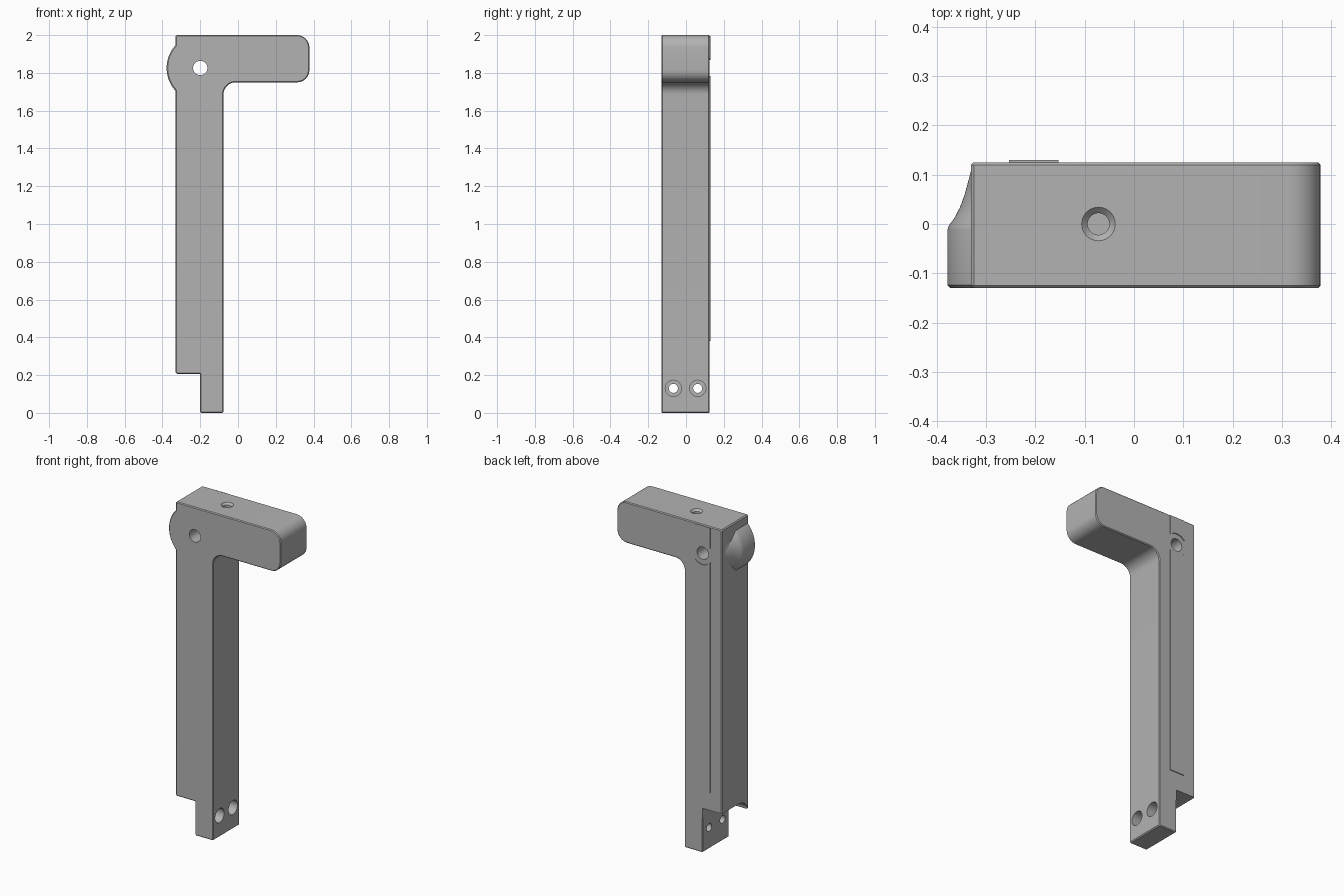
import bpy, bmesh
from math import sin, cos, pi, radians
from mathutils import Vector, Matrix

cube = bpy.data.objects.get("Cube")
if cube:
    bpy.data.objects.remove(cube)

FRONT, BACK = -0.13, 0.125
PIVOT = Vector((-0.2, 0, 1.826))

grey = bpy.data.materials.new("machined grey")
grey.use_nodes = True
grey.diffuse_color = (0.45, 0.45, 0.45, 1)
grey.node_tree.nodes["Principled BSDF"].inputs["Base Color"].default_value = grey.diffuse_color


def finish(name, bm):
    bmesh.ops.recalc_face_normals(bm, faces=bm.faces)
    mesh = bpy.data.meshes.new(name)
    bm.to_mesh(mesh)
    bm.free()
    mesh.materials.append(grey)
    obj = bpy.data.objects.new(name, mesh)
    bpy.context.collection.objects.link(obj)
    return obj


def prism(name, points, offset, chamfer=0):
    """Extrude a closed outline and optionally chamfer both end rims."""
    bm = bmesh.new()
    base = bm.faces.new([bm.verts.new(p) for p in points])
    ext = bmesh.ops.extrude_face_region(bm, geom=[base], use_keep_orig=True)
    top = [g for g in ext["geom"] if isinstance(g, bmesh.types.BMFace)]
    bmesh.ops.translate(bm, vec=offset, verts=[v for f in top for v in f.verts])
    bmesh.ops.recalc_face_normals(bm, faces=bm.faces)
    if chamfer:
        rims = {e for f in bm.faces if abs(f.normal.y) > 0.99 for e in f.edges}
        bmesh.ops.bevel(bm, geom=list(rims), offset=chamfer, segments=1, affect='EDGES')
    return finish(name, bm)


def rounded(corners, steps=8):
    """Outline in XZ from (x, z, radius) right-angle corners."""
    out = []
    for i, (x, z, r) in enumerate(corners):
        p = Vector((x, FRONT, z))
        a, b = (Vector((corners[j][0], FRONT, corners[j][1])) - p
                for j in (i - 1, (i + 1) % len(corners)))
        a, b = a.normalized() * r, b.normalized() * r
        n = steps if r > 0.02 else 1
        for k in range(n + 1):
            t = k / n * pi / 2
            out.append(p + a * (1 - sin(t)) + b * (1 - cos(t)))
    return out


def cylinder(name, center, radius, depth, axis, radius2=None):
    bm = bmesh.new()
    turn = Vector((0, 0, 1)).rotation_difference(Vector(axis)).to_matrix().to_4x4()
    bmesh.ops.create_cone(bm, cap_ends=True, segments=40, radius1=radius,
                          radius2=radius if radius2 is None else radius2, depth=depth,
                          matrix=Matrix.Translation(center) @ turn)
    return finish(name, bm)


def box(name, lo, hi):
    return prism(name, [(lo[0], lo[1], lo[2]), (hi[0], lo[1], lo[2]),
                        (hi[0], lo[1], hi[2]), (lo[0], lo[1], hi[2])],
                 (0, hi[1] - lo[1], 0))


def combine(target, tool, operation):
    mod = target.modifiers.new(tool.name, 'BOOLEAN')
    mod.operation, mod.solver, mod.object = operation, 'EXACT', tool
    bpy.context.view_layer.objects.active = target
    bpy.ops.object.modifier_apply(modifier=mod.name)
    bpy.data.objects.remove(tool)


def pivot_boss():
    """Partial lathe about the pivot, fading into the column toward the back."""
    profile = [(0.172, FRONT), (0.178, FRONT + 0.006), (0.178, -0.012), (0.175, -0.003),
               (0.164, 0.012), (0.153, 0.033), (0.143, 0.06), (0.135, 0.09), (0.128, 0.118)]
    profile = [(0.02, FRONT)] + profile + [(0.02, 0.118)]
    bm = bmesh.new()
    rings = []
    for k in range(33):
        t = pi + radians(-50 + 100 * k / 32)
        rings.append([bm.verts.new((PIVOT.x + r * cos(t), y, PIVOT.z + r * sin(t)))
                      for r, y in profile])
    n = len(profile)
    for a, b in zip(rings, rings[1:]):
        for i in range(n):
            j = (i + 1) % n
            bm.faces.new((a[i], a[j], b[j], b[i]))
    bm.faces.new(rings[0])
    bm.faces.new(rings[-1])
    return finish("pivot_boss", bm)


# Angled bracket: column, stepped foot and top arm
outline = rounded([(-0.2, 0, 0.006), (-0.077, 0, 0.006), (-0.077, 1.75, 0.065),
                   (0.378, 1.75, 0.065), (0.378, 2, 0.065), (-0.33, 2, 0.006),
                   (-0.33, 0.207, 0.006), (-0.2, 0.207, 0.003)])
bracket = prism("bracket", outline, (0, BACK - FRONT, 0), chamfer=0.005)
combine(bracket, pivot_boss(), 'UNION')

# Relief under the column, curving down to the front lip
relief = [(-0.4, 0.2, 0.15), (-0.4, 0.2, 0.27), (-0.4, -0.03, 0.27)]
relief += [(-0.4, -0.03 - 0.09 * sin(t), 0.205 + 0.065 * cos(t))
           for t in (pi / 2 * k / 8 for k in range(1, 9))]
relief += [(-0.4, -0.12, 0.15)]
combine(bracket, prism("relief_cutter", relief, (0.2, 0, 0)), 'DIFFERENCE')

# Raised back rail, interrupted around the pivot hole
rail = box("rail", (-0.253, 0.1, 0.38), (-0.153, 0.13, 1.995))
combine(rail, cylinder("rail_gap", PIVOT + Vector((0, 0.1, 0)), 0.068, 0.2, (0, 1, 0)),
        'DIFFERENCE')
combine(bracket, rail, 'UNION')

# Pivot hole and countersunk top hole
combine(bracket, cylinder("pivot_hole", PIVOT, 0.038, 0.5, (0, 1, 0)), 'DIFFERENCE')
combine(bracket, cylinder("top_hole", (-0.072, 0, 1.95), 0.022, 0.3, (0, 0, 1)), 'DIFFERENCE')
combine(bracket, cylinder("top_sink", (-0.072, 0, 1.996), 0.022, 0.016, (0, 0, 1), 0.038),
        'DIFFERENCE')

# Counterbored screw holes through the foot
for y in (-0.067, 0.062):
    combine(bracket, cylinder("screw_hole", (-0.14, y, 0.13), 0.024, 0.3, (1, 0, 0)), 'DIFFERENCE')
    combine(bracket, cylinder("screw_bore", (-0.077, y, 0.13), 0.043, 0.13, (1, 0, 0)), 'DIFFERENCE')

bpy.ops.object.select_all(action='DESELECT')
bracket.select_set(True)
bpy.context.view_layer.objects.active = bracket
bpy.ops.object.shade_smooth_by_angle(angle=radians(30))
